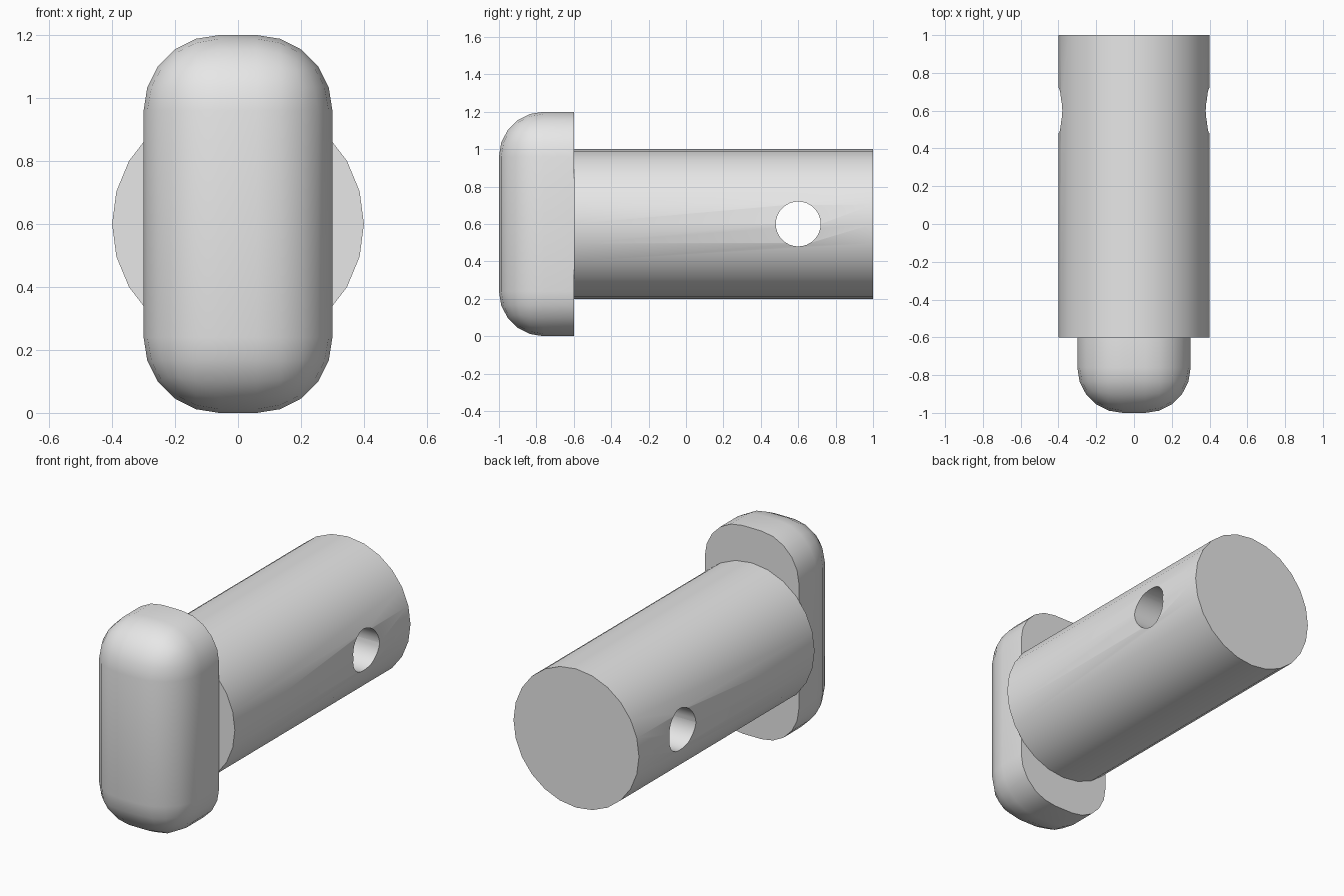
import bpy
import bmesh
from math import radians
from mathutils import Matrix, Vector

cube = bpy.data.objects.get("Cube")
if cube:
    bpy.data.objects.remove(cube, do_unlink=True)

GREY = (0.8, 0.8, 0.8, 1.0)
grey = bpy.data.materials.new("plain_grey")
grey.use_nodes = True
grey.diffuse_color = GREY
grey.node_tree.nodes["Principled BSDF"].inputs["Base Color"].default_value = GREY


def make_object(name, bm):
    mesh = bpy.data.meshes.new(name)
    bmesh.ops.recalc_face_normals(bm, faces=bm.faces)
    bm.to_mesh(mesh)
    bm.free()
    mesh.materials.append(grey)
    obj = bpy.data.objects.new(name, mesh)
    bpy.context.collection.objects.link(obj)
    return obj


def activate(obj):
    bpy.ops.object.select_all(action="DESELECT")
    obj.select_set(True)
    bpy.context.view_layer.objects.active = obj


def make_cylinder(name, radius, length, sides, centre, axis):
    bm = bmesh.new()
    turn = Matrix.Rotation(radians(90), 4, axis)
    bmesh.ops.create_cone(bm, cap_ends=True, segments=sides, radius1=radius,
                          radius2=radius, depth=length,
                          matrix=Matrix.Translation(centre) @ turn)
    return make_object(name, bm)


# Head: a block rounded on every edge except those of its flat back
bm = bmesh.new()
bmesh.ops.create_cube(bm, size=1, matrix=Matrix.Translation((0, -0.8, 0.6))
                      @ Matrix.Diagonal((0.6, 0.4, 1.2, 1)))
rounded = [e for e in bm.edges if min(v.co.y for v in e.verts) < -0.9]
bmesh.ops.bevel(bm, geom=rounded, offset=0.24, offset_type="OFFSET",
                segments=5, profile=0.5, affect="EDGES", clamp_overlap=True)
head = make_object("head", bm)

# Shaft running back from the head
shaft = make_cylinder("shaft", 0.4, 1.6, 24, Vector((0, 0.2, 0.6)), "X")

# Cross hole drilled through the shaft
cutter = make_cylinder("hole_cutter", 0.12, 1.2, 32, Vector((0, 0.6, 0.6)), "Y")
cutter.hide_render = True
drill = shaft.modifiers.new("cross_hole", "BOOLEAN")
drill.operation = "DIFFERENCE"
drill.solver = "EXACT"
drill.object = cutter
activate(shaft)
bpy.ops.object.modifier_apply(modifier=drill.name)
bpy.data.objects.remove(cutter, do_unlink=True)

for part in (head, shaft):
    activate(part)
    bpy.ops.object.shade_smooth_by_angle(angle=radians(30))
